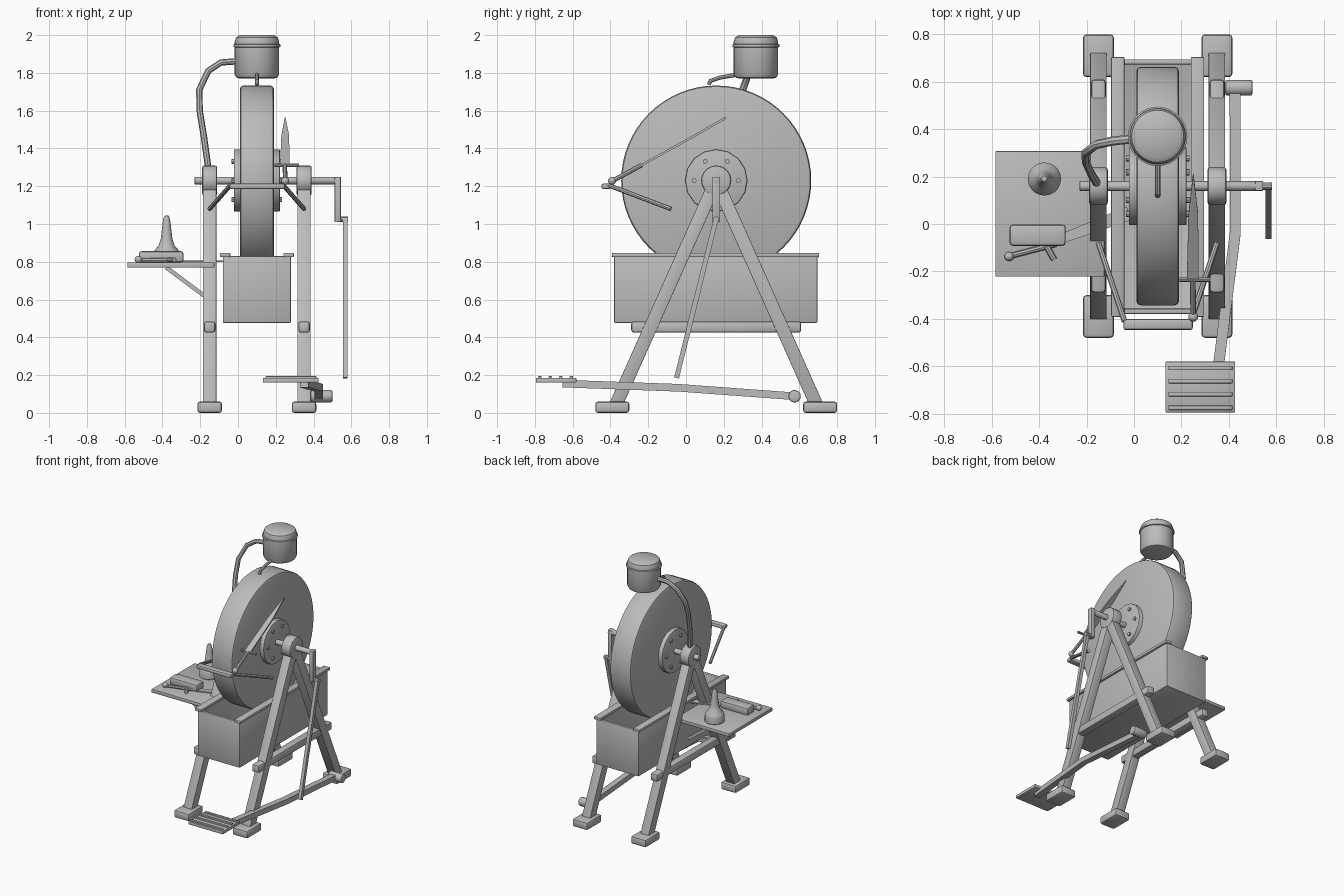
import bpy, bmesh, math
from mathutils import Vector, Matrix

if "Cube" in bpy.data.objects:
    bpy.data.objects.remove(bpy.data.objects["Cube"])

grey = bpy.data.materials.new("plain_grey")
grey.diffuse_color = (0.5, 0.5, 0.5, 1)
grey.use_nodes = True
grey.node_tree.nodes["Principled BSDF"].inputs["Base Color"].default_value = grey.diffuse_color


def finish(name, bm, bevel=0, segs=2, limit=50):
    bmesh.ops.recalc_face_normals(bm, faces=bm.faces[:])
    if bevel:
        edges = [e for e in bm.edges if len(e.link_faces) == 2
                 and e.calc_face_angle(0) > math.radians(limit)]
        bmesh.ops.bevel(bm, geom=edges, offset=bevel, segments=segs, profile=0.5,
                        affect='EDGES', clamp_overlap=True)
    me = bpy.data.meshes.new(name)
    bm.to_mesh(me)
    bm.free()
    me.materials.append(grey)
    ob = bpy.data.objects.new(name, me)
    bpy.context.collection.objects.link(ob)
    bpy.ops.object.select_all(action='DESELECT')
    ob.select_set(True)
    bpy.context.view_layer.objects.active = ob
    bpy.ops.object.shade_smooth_by_angle(angle=math.radians(35))
    return ob


def box_bm(lo, hi):
    bm = bmesh.new()
    lo, hi = Vector(lo), Vector(hi)
    m = Matrix.Translation((lo + hi) / 2) @ Matrix.Diagonal((*(hi - lo), 1))
    bmesh.ops.create_cube(bm, size=1, matrix=m)
    return bm


def box(name, lo, hi, bevel=0.0):
    return finish(name, box_bm(lo, hi), bevel)


def sweep(name, pts, w, h=None, sides=4, scales=None, bevel=0.0):
    """Rectangular (4 sides) or round section carried along a path."""
    h = h or w
    pts = [Vector(p) for p in pts]
    d = (pts[1] - pts[0]).normalized()
    ref = Vector((0, 1, 0)) if abs(d.x) > 0.75 else Vector((1, 0, 0))
    if sides == 4:
        sec = [(-.5, -.5), (.5, -.5), (.5, .5), (-.5, .5)]
    else:
        sec = [(math.cos(a) / 2, math.sin(a) / 2)
               for a in (2 * math.pi * i / sides for i in range(sides))]
    bm = bmesh.new()
    rings = []
    for i, p in enumerate(pts):
        a = (p - pts[i - 1]).normalized() if i else d
        b = (pts[i + 1] - p).normalized() if i + 1 < len(pts) else a
        t = (a + b).normalized()
        u = (ref - t * ref.dot(t)).normalized()
        v = t.cross(u)
        s = scales[i] if scales else 1
        rings.append([bm.verts.new(p + u * x * w * s + v * y * h) for x, y in sec])
    for r, q in zip(rings, rings[1:]):
        for k in range(sides):
            n = (k + 1) % sides
            bm.faces.new((r[k], r[n], q[n], q[k]))
    bm.faces.new(rings[0][::-1])
    bm.faces.new(rings[-1])
    return finish(name, bm, bevel)


def lathe(name, centre, profile, sides=32):
    """Vertical turned part; profile is (radius, z)."""
    bm = bmesh.new()
    rings = [[bm.verts.new((centre[0] + r * math.cos(2 * math.pi * i / sides),
                            centre[1] + r * math.sin(2 * math.pi * i / sides), z))
              for i in range(sides)] for r, z in profile]
    for r, q in zip(rings, rings[1:]):
        for k in range(sides):
            n = (k + 1) % sides
            bm.faces.new((r[k], r[n], q[n], q[k]))
    bm.faces.new(rings[0][::-1])
    bm.faces.new(rings[-1])
    return finish(name, bm)


def ball(name, c, r):
    bm = bmesh.new()
    bmesh.ops.create_uvsphere(bm, u_segments=12, v_segments=8, radius=r,
                              matrix=Matrix.Translation(c))
    return finish(name, bm)


CX, CY, CZ = 0.10, 0.16, 1.23     # wheel centre

# Grinding wheel, hub flange, bolts and axle
sweep("grindstone", [(0.01, CY, CZ), (0.19, CY, CZ)], 1.006, sides=64, bevel=0.018)
sweep("hub_flange", [(-0.022, CY, CZ), (0.222, CY, CZ)], 0.33, sides=16, bevel=0.006)
for side, x in (("left", -0.022), ("right", 0.222)):
    for i in range(6):
        a = math.pi * i / 3
        y, z = CY + 0.117 * math.cos(a), CZ + 0.117 * math.sin(a)
        sweep(f"{side}_bolt_{i}", [(x - .012, y, z), (x + .012, y, z)], 0.026, sides=8)
sweep("axle", [(-0.23, CY, CZ), (0.545, CY, CZ)], 0.042, sides=10, bevel=0.004)

# A-frames: bearings, legs, feet and stretchers
for side, x in (("left", -0.15), ("right", 0.35)):
    sweep(f"{side}_bearing", [(x - .04, CY, CZ), (x + .04, CY, CZ)], 0.16,
          sides=20, bevel=0.012)
    for end, s in (("front", -1), ("back", 1)):
        sweep(f"{side}_{end}_leg", [(x, CY, CZ), (x, CY + s * 0.53, 0.045)], 0.07, 0.07,
              bevel=0.003)
        fy = CY + s * 0.55
        box(f"{side}_{end}_foot", (x - .065, fy - .09, 0), (x + .065, fy + .09, 0.06), 0.014)
    box(f"{side}_stretcher", (x - .031, -0.29, 0.425), (x + .031, 0.61, 0.485), 0.014)

# Water trough with side rails
bm = box_bm((-0.08, -0.38, 0.477), (0.28, 0.695, 0.83))
bm.faces.ensure_lookup_table()
top = max(bm.faces, key=lambda f: f.calc_center_median().z)
bmesh.ops.inset_region(bm, faces=[top], thickness=0.03)
ext = bmesh.ops.extrude_face_region(bm, geom=[top])
bmesh.ops.translate(bm, vec=(0, 0, -0.315),
                    verts=[g for g in ext["geom"] if isinstance(g, bmesh.types.BMVert)])
if top.is_valid:
    bmesh.ops.delete(bm, geom=[top], context='FACES_ONLY')
finish("trough", bm, 0.005)
for side, x in (("left", -0.068), ("right", 0.268)):
    box(f"trough_{side}_rail", (x - .028, -0.392, 0.825), (x + .028, 0.705, 0.847), 0.005)

# Crank and connecting rod
sweep("crank_arm", [(0.528, CY, 1.25), (0.528, CY, 1.01)], 0.034, 0.042, bevel=0.005)
sweep("crank_pin", [(0.515, CY, 1.025), (0.583, CY, 1.025)], 0.032, sides=10)
sweep("connecting_rod", [(0.568, CY, 1.03), (0.568, -0.05, 0.185)], 0.026, 0.026)

# Treadle
sweep("treadle_pivot", [(0.385, 0.575, 0.088), (0.50, 0.575, 0.088)], 0.066, sides=14,
      bevel=0.008)
sweep("treadle_arm", [(0.427, 0.575, 0.088), (0.427, -0.04, 0.133), (0.35, -0.65, 0.155)],
      0.046, 0.04)
box("pedal", (0.132, -0.795, 0.16), (0.427, -0.58, 0.185), 0.005)
for i, y in enumerate((-0.775, -0.718, -0.663, -0.608)):
    box(f"pedal_ridge_{i}", (0.145, y - .009, 0.18), (0.415, y + .009, 0.194), 0.003)

# Drip bucket, spout and support pipe
lathe("drip_bucket", (0.10, 0.37),
      [(0.09, 1.77), (0.108, 1.775), (0.118, 1.792), (0.118, 1.935), (0.125, 1.938),
       (0.125, 1.95), (0.118, 1.953), (0.117, 1.968), (0.11, 1.988), (0.092, 2.0)])
sweep("drip_spout", [(0.1, 0.30, 1.795), (0.1, 0.25, 1.787), (0.1, 0.18, 1.775),
                     (0.1, 0.13, 1.758), (0.1, 0.12, 1.737)], 0.022, sides=8)
sweep("bucket_pipe", [(0.0, 0.36, 1.862), (-0.09, 0.35, 1.855), (-0.158, 0.335, 1.81),
                      (-0.205, 0.30, 1.71), (-0.203, 0.26, 1.60), (-0.18, 0.21, 1.46),
                      (-0.155, 0.17, 1.28)], 0.038, 0.034, sides=8)

# Tool rest with two arms
box("tool_rest", (-0.045, -0.447, 1.184), (0.248, -0.4, 1.214), 0.01)
for side, s in (("left", -1), ("right", 1)):
    sweep(f"{side}_rest_arm", [(CX + s * .14, -0.41, 1.205), (CX + s * .25, -0.08, 1.08)],
          0.024, sides=8)

# Long knife lying against the wheel
sweep("blade", [(0.248, -0.235, 1.312), (0.25, 0.04, 1.464), (0.25, 0.21, 1.562)],
      0.05, 0.012, scales=(1, 0.82, 0.05))
sweep("blade_guard", [(0.193, -0.235, 1.312), (0.322, -0.235, 1.312)], 0.018, sides=8)
sweep("blade_grip", [(0.248, -0.235, 1.312), (0.25, -0.39, 1.228)], 0.024, sides=8)
ball("blade_pommel", (0.25, -0.392, 1.228), 0.021)

# Side shelf with braces
box("shelf", (-0.585, -0.222, 0.77), (-0.125, 0.307, 0.796), 0.003)
for i, y in enumerate((-0.10, 0.20)):
    sweep(f"shelf_brace_{i}", [(-0.38, y, 0.77), (-0.165, y, 0.61)], 0.022)

# Oil can
lathe("oil_can", (-0.378, 0.19),
      [(0.065, 0.795), (0.07, 0.80), (0.07, 0.845), (0.063, 0.862), (0.043, 0.885),
       (0.031, 0.92), (0.024, 0.98), (0.018, 1.025), (0.012, 1.042), (0.005, 1.046)], 20)

# Tools on the shelf
box("whetstone", (-0.525, -0.092, 0.797), (-0.288, -0.002, 0.856), 0.014)
sweep("flat_strip", [(-0.30, -0.06, 0.803), (-0.02, 0.045, 0.803)], 0.05, 0.009,
      scales=(0.8, 1.2))
sweep("small_tool_handle", [(-0.53, -0.137, 0.808), (-0.33, -0.085, 0.808)], 0.024, sides=8)
sweep("small_tool_cross", [(-0.368, -0.095, 0.81), (-0.337, -0.15, 0.81)], 0.026, sides=8)
ball("small_tool_knob", (-0.527, -0.137, 0.812), 0.02)
